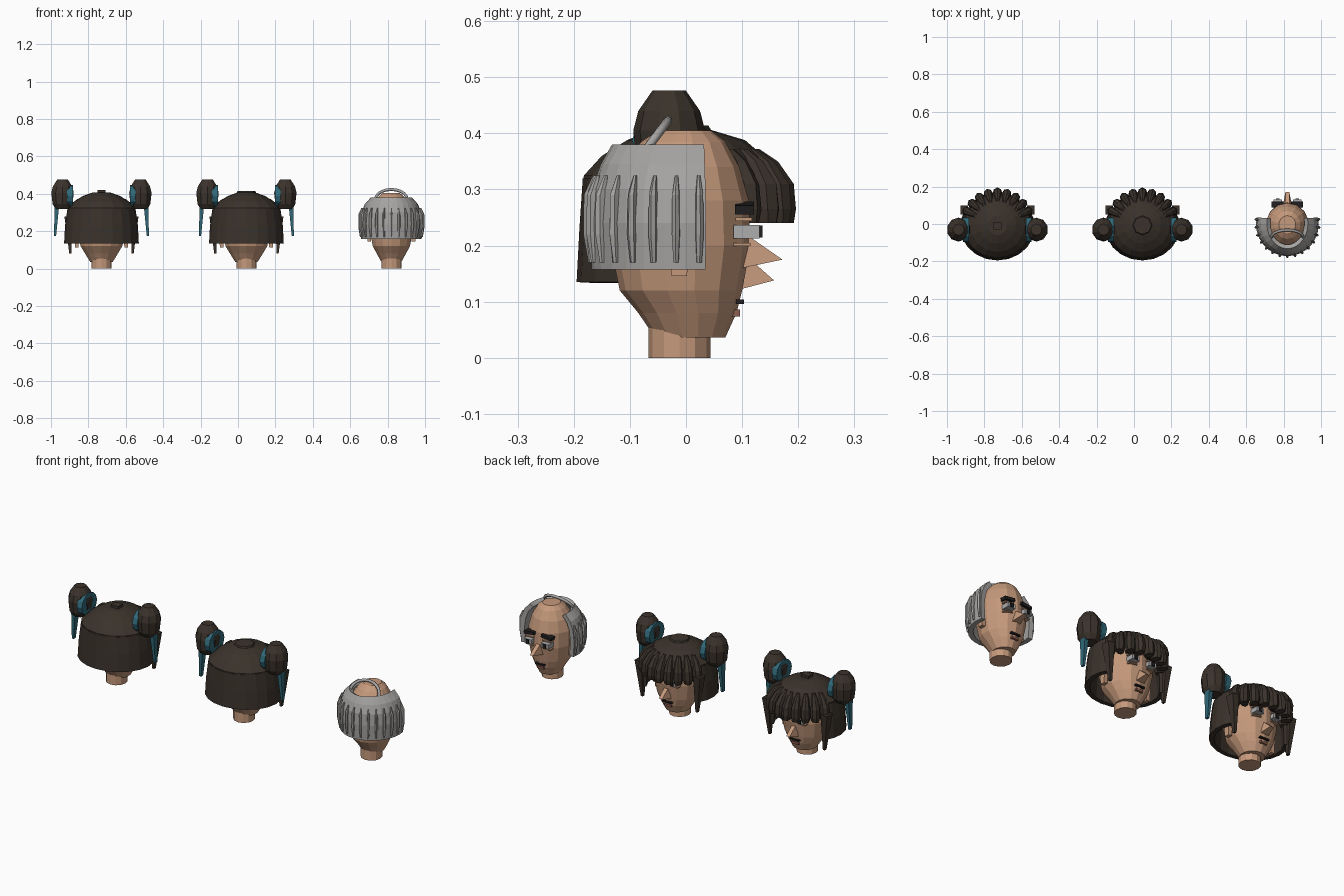
import bpy
from math import sin, cos, pi, radians
from mathutils import Vector, Matrix

if "Cube" in bpy.data.objects:
    bpy.data.objects.remove(bpy.data.objects["Cube"])


def material(name, r, g, b):
    m = bpy.data.materials.new(name)
    m.use_nodes = True
    m.diffuse_color = (r, g, b, 1)
    m.node_tree.nodes["Principled BSDF"].inputs["Base Color"].default_value = (r, g, b, 1)
    return m


SKIN = material("warm skin", 0.56, 0.32, 0.20)
DARK = material("dark brown hair", 0.043, 0.032, 0.024)
GREY = material("grey hair", 0.38, 0.37, 0.36)
BLUE = material("teal ribbon", 0.03, 0.14, 0.19)
BLACK = material("black brow", 0.015, 0.013, 0.013)
EYE = material("eye grey", 0.42, 0.42, 0.43)
LIP = material("brown lip", 0.27, 0.11, 0.08)


def mesh(name, verts, faces, mat):
    data = bpy.data.meshes.new(name)
    data.from_pydata(verts, [], faces)
    data.materials.append(mat)
    ob = bpy.data.objects.new(name, data)
    bpy.context.collection.objects.link(ob)
    return ob


def loft(name, x, rings, mat, segs=12, half=180, thick=0.0, move=None):
    """Skin through rings (z, rx, y back, y front); half is the arc either side of the back."""
    closed = half == 180
    n = segs if closed else segs + 1
    verts, faces = [], []
    for z, rx, yb, yf in rings:
        for i in range(n):
            a = radians(half) * (2 * i / segs - 1)
            v = Vector((rx * sin(a), (yb + yf) / 2 - (yf - yb) / 2 * cos(a), z))
            if move:
                v = move @ v
            verts.append(v + Vector((x, 0, 0)))
    for r in range(len(rings) - 1):
        for i in range(segs):
            j = (i + 1) % n
            faces.append((r * n + i, r * n + j, r * n + n + j, r * n + n + i))
    if closed and not thick:
        faces.append(tuple(reversed(range(n))))
        faces.append(tuple(range(len(verts) - n, len(verts))))
    ob = mesh(name, verts, faces, mat)
    if thick:
        s = ob.modifiers.new("thickness", "SOLIDIFY")
        s.thickness = thick
        s.offset = -1
    return ob


def box(name, centre, size, mat, taper=1.0, tilt=0.0):
    """Box whose bottom is scaled by taper, turned by tilt about y."""
    turn = Matrix.Rotation(tilt, 3, 'Y')
    verts = []
    for k in (-0.5, 0.5):
        t = taper if k < 0 else 1
        for i, j in ((-0.5, -0.5), (0.5, -0.5), (0.5, 0.5), (-0.5, 0.5)):
            verts.append(Vector(centre) + turn @ Vector((i * size[0] * t, j * size[1] * t, k * size[2])))
    faces = [(3, 2, 1, 0), (4, 5, 6, 7)] + [(i, (i + 1) % 4, (i + 1) % 4 + 4, i + 4) for i in range(4)]
    return mesh(name, verts, faces, mat)


def head(label, x, wide, nose_z, nose_tip, ear_z):
    # Neck and faceted skull
    loft(label + "_neck", x, [(0, .054, -.067, .044), (.09, .054, -.067, .044)], SKIN)
    rings = [(.036, .055, -.055, .07), (.08, .08, -.085, .09), (.12, .102, -.118, .1),
             (.2, .117, -.135, .115), (.28, .117, -.135, .112), (.34, .1, -.115, .095),
             (.385, .07, -.08, .07), (.405, .045, -.05, .045)]
    loft(label + "_skull", x, [(z, r * wide, b, f) for z, r, b, f in rings], SKIN, 14)
    # Wedge nose
    top, low = nose_z + .05, nose_z - .015
    mesh(label + "_nose",
         [(x - .012, .1, top), (x + .012, .1, top), (x - .024, .1, low), (x + .024, .1, low),
          (x - .01, nose_tip, nose_z), (x + .01, nose_tip, nose_z)],
         [(0, 4, 5, 1), (0, 2, 4), (1, 5, 3), (2, 3, 5, 4), (0, 1, 3, 2)], SKIN)
    # Lips
    box(label + "_upper_lip", (x, .096, .1), (.055, .014, .008), BLACK)
    box(label + "_lower_lip", (x, .085, .08), (.04, .022, .012), LIP)
    for side, s in (("left", 1), ("right", -1)):
        # Eyes with lids and brows
        ex = x + s * .052
        box(f"{label}_{side}_eye", (ex, .108, .225), (.045, .046, .024), EYE)
        box(f"{label}_{side}_pupil", (ex, .133, .225), (.018, .006, .022), BLACK)
        box(f"{label}_{side}_upper_lid", (ex, .103, .247), (.05, .03, .007), SKIN)
        box(f"{label}_{side}_lower_lid", (ex, .1, .202), (.045, .03, .006), SKIN)
        box(f"{label}_{side}_brow", (ex, .104, .267), (.062, .034, .016), BLACK, 1, s * .12)
        # Ears
        box(f"{label}_{side}_ear", (x + s * .118 * wide, -.012, ear_z + .045), (.025, .035, .09), SKIN, .8)


def bun_hair(label, x):
    # Open-fronted bob and cap
    loft(label + "_bob", x, [(.135, .2, -.195, .165), (.23, .195, -.19, .165), (.32, .182, -.184, .16)],
         DARK, 14, 122, .025)
    loft(label + "_cap", x, [(.3, .184, -.185, .16), (.325, .181, -.182, .16), (.36, .145, -.15, .138),
                             (.388, .1, -.105, .105), (.406, .05, -.06, .045)], DARK, 16)
    # Row of fringe lobes
    for i in range(9):
        a = radians(-64 + 16 * i)
        place = Matrix.Translation((.158 * sin(a), -.012 + .158 * cos(a), 0)) @ Matrix.Rotation(-a, 4, 'Z')
        loft(f"{label}_fringe_{i + 1}", x,
             [(.24, .02, -.01, .046), (.265, .027, -.02, .05), (.31, .025, -.03, .046),
              (.35, .018, -.035, .018), (.372, .01, -.04, -.015)], DARK, 8, move=place)
    for side, s in (("left", 1), ("right", -1)):
        # Side locks
        box(f"{label}_{side}_lock", (x + s * .172, .075, .18), (.04, .05, .2), DARK, .3, s * .06)
        # Buns
        loft(f"{label}_{side}_bun", x + s * .208,
             [(.318, .04, -.07, .01), (.345, .056, -.088, .028), (.405, .063, -.094, .034),
              (.44, .054, -.085, .025), (.476, .03, -.06, 0)], DARK, 10)
        # Ribbon bands, turned on their side around each bun
        side_on = Matrix.Translation((s * .168, -.03, .388)) @ Matrix.Rotation(pi / 2, 4, 'Y')
        loft(f"{label}_{side}_ribbon", x,
             [(-.015, .06, -.066, .066), (.015, .06, -.066, .066)], BLUE, 12, move=side_on)
        # Ribbon tails
        box(f"{label}_{side}_ribbon_tail", (x + s * .243, -.03, .26), (.025, .04, .17), BLUE, .45, s * -.06)


def fringe_hair(label, x):
    # Grey horseshoe of hair
    loft(label + "_grey_hair", x,
         [(.157, .162, -.168, .168), (.24, .168, -.172, .172), (.3, .16, -.168, .168),
          (.345, .142, -.152, .155), (.38, .11, -.132, .14)], GREY, 16, 102, .025)
    # Upright tufts
    for i in range(15):
        a = radians(-98 + 14 * i)
        place = Matrix.Translation((.165 * sin(a), -.17 * cos(a), 0)) @ Matrix.Rotation(a, 4, 'Z')
        loft(f"{label}_tuft_{i + 1}", x,
             [(.17, .005, -.004, .005), (.22, .008, -.013, .01), (.29, .007, -.012, .01),
              (.325, .003, .004, .012)], GREY, 6, move=place)
    # Thin strand arching over the crown
    curve = bpy.data.curves.new(label + "_crown_strand", "CURVE")
    curve.dimensions = "3D"
    curve.bevel_depth = .008
    curve.bevel_resolution = 1
    curve.use_fill_caps = True
    line = curve.splines.new("POLY")
    line.points.add(10)
    for i, p in enumerate(line.points):
        a = pi * i / 10
        p.co = (x - .085 * cos(a), -.072 + .04 * sin(a), .37 + .053 * sin(a), 1)
    curve.materials.append(GREY)
    bpy.context.collection.objects.link(bpy.data.objects.new(label + "_crown_strand", curve))


# Two bun-haired heads and one balding head in a row
for label, x in (("first", -.73), ("second", .045)):
    head(label, x, 1.12, .138, .157, .112)
    bun_hair(label, x)
box("first_crown_knot", (-.73, -.01, .405), (.045, .04, .03), DARK)
loft("second_crown_disc", .045, [(.4, .055, -.062, .048), (.414, .048, -.055, .04)], DARK, 8)
head("elder", .82, 1.0, .175, .172, .146)
fringe_hair("elder", .82)
